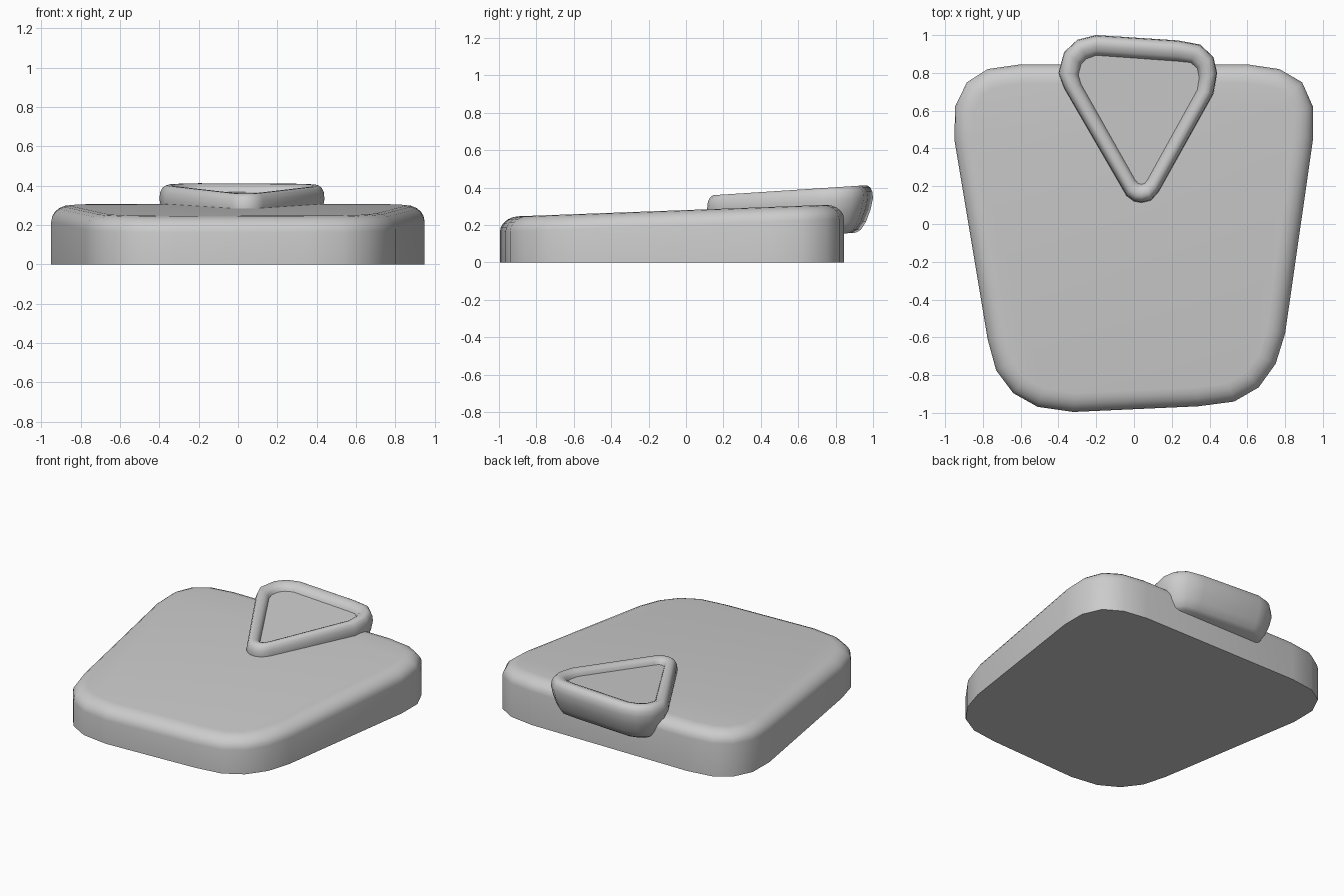
import bpy, bmesh
from math import cos, sin, pi
from mathutils import Vector

if "Cube" in bpy.data.objects:
    bpy.data.objects.remove(bpy.data.objects["Cube"])


def loft(name, rings, angle):
    """Skin a stack of matching loops and cap both ends."""
    bm = bmesh.new()
    loops = [[bm.verts.new(p) for p in ring] for ring in rings]
    for a, b in zip(loops, loops[1:]):
        for i in range(len(a)):
            j = (i + 1) % len(a)
            bm.faces.new((a[i], a[j], b[j], b[i]))
    bm.faces.new(loops[0])
    bm.faces.new(loops[-1])
    bmesh.ops.recalc_face_normals(bm, faces=bm.faces)
    mesh = bpy.data.meshes.new(name)
    bm.to_mesh(mesh)
    bm.free()
    obj = bpy.data.objects.new(name, mesh)
    bpy.context.collection.objects.link(obj)
    bpy.context.view_layer.objects.active = obj
    obj.select_set(True)
    bpy.ops.object.shade_smooth_by_angle(angle=angle)
    obj.select_set(False)
    return obj


def inset(points, d):
    """Move a counter-clockwise outline inwards by d."""
    out = []
    n = len(points)
    for i in range(n):
        p, a, b = (Vector(points[k % n]) for k in (i, i - 1, i + 1))
        e, f = (p - a).normalized(), (b - p).normalized()
        m = (Vector((-e.y, e.x)) + Vector((-f.y, f.x))).normalized()
        out.append(p + m * d / m.dot(Vector((-e.y, e.x))))
    return out


# Slab: tapered rounded outline, sloping top, rolled upper edge
body = [(-0.32, -0.995), (0.34, -0.965), (0.53, -0.94), (0.66, -0.865),
        (0.75, -0.74), (0.80, -0.58), (0.948, 0.45), (0.948, 0.62),
        (0.89, 0.75), (0.77, 0.82), (0.60, 0.845), (-0.60, 0.845),
        (-0.775, 0.82), (-0.885, 0.75), (-0.948, 0.62), (-0.95, 0.44),
        (-0.775, -0.61), (-0.73, -0.775), (-0.64, -0.895), (-0.51, -0.968)]
rings = [[(x, y, 0) for x, y in body]]
for k in range(6):
    a = k / 5 * pi / 2
    rings.append([(x, y, 0.28 + 0.037 * y - 0.08 * (1 - sin(a)))
                  for x, y in inset(body, 0.1 * (1 - cos(a)))])
loft("slab_body", rings, 0.7)

# Triangular dish: rounded rim around a shallow floor, tapering underneath
outer = [(-0.20, 1.0), (-0.30, 0.975), (-0.37, 0.91), (-0.40, 0.80),
         (-0.37, 0.72), (-0.04, 0.15), (0.0, 0.12), (0.04, 0.113),
         (0.09, 0.125), (0.13, 0.17), (0.42, 0.69), (0.44, 0.80),
         (0.42, 0.885), (0.35, 0.95), (0.23, 0.972)]
inner = [(-0.20, 0.893), (-0.25, 0.875), (-0.28, 0.845), (-0.295, 0.79),
         (-0.28, 0.74), (0.005, 0.235), (0.022, 0.215), (0.04, 0.21),
         (0.058, 0.215), (0.075, 0.24), (0.335, 0.71), (0.345, 0.775),
         (0.335, 0.825), (0.30, 0.855), (0.23, 0.862)]
section = [(0.85, -0.25), (0.6, -0.235), (0.35, -0.195), (0.12, -0.13),
           (0.0, -0.07), (0.04, -0.035), (0.15, -0.012), (0.32, 0.0),
           (0.55, 0.0), (0.78, -0.008), (0.93, -0.022), (1.0, -0.04)]
rings = []
for t, dz in section:
    ring = []
    for o, i in zip(outer, inner):
        x, y = Vector(o).lerp(Vector(i), t)
        ring.append((x, y, 0.35 + 0.065 * y + dz))
    rings.append(ring)
loft("triangle_dish", rings, 0.75)
